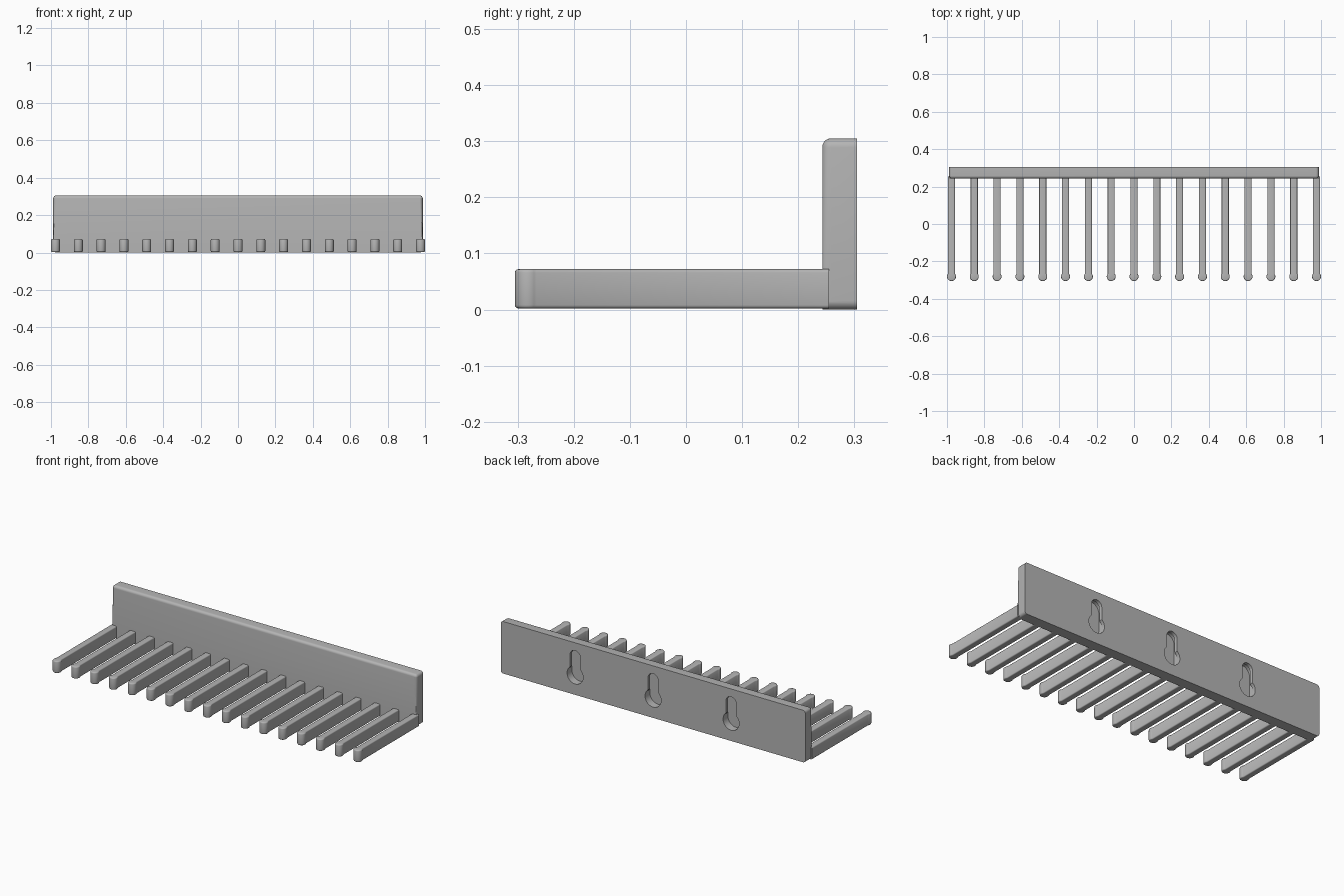
import bpy
import bmesh
from math import sin, cos, pi, asin, radians, sqrt
from mathutils import Vector

if "Cube" in bpy.data.objects:
    bpy.data.objects.remove(bpy.data.objects["Cube"], do_unlink=True)

grey = bpy.data.materials.new("plain grey")
grey.use_nodes = True
grey.diffuse_color = (0.46, 0.46, 0.46, 1)
grey.node_tree.nodes["Principled BSDF"].inputs["Base Color"].default_value = grey.diffuse_color


def arc(cx, cy, r, start, end, steps):
    """Points on an arc, angles in radians."""
    angles = [start + (end - start) * i / steps for i in range(steps + 1)]
    return [(cx + r * cos(a), cy + r * sin(a)) for a in angles]


def prism(outline, place, shift):
    """Extrude a flat outline, placed in space by a function, along a vector."""
    bm = bmesh.new()
    base = bm.faces.new([bm.verts.new(place(u, v)) for u, v in outline])
    result = bmesh.ops.extrude_face_region(bm, geom=[base], use_keep_orig=True)
    moved = [g for g in result["geom"] if isinstance(g, bmesh.types.BMVert)]
    bmesh.ops.translate(bm, vec=shift, verts=moved)
    bmesh.ops.recalc_face_normals(bm, faces=bm.faces)
    return bm


def to_mesh(name, bm):
    mesh = bpy.data.meshes.new(name)
    bm.to_mesh(mesh)
    bm.free()
    mesh.materials.append(grey)
    return mesh


def add_object(name, mesh):
    obj = bpy.data.objects.new(name, mesh)
    bpy.context.collection.objects.link(obj)
    return obj


def activate(obj):
    bpy.ops.object.select_all(action="DESELECT")
    obj.select_set(True)
    bpy.context.view_layer.objects.active = obj


# Back plate: rounded corners and a rounded front rim, square at the back
HALF, HEIGHT, FRONT, BACK = 0.988, 0.305, 0.243, 0.305
corner = 0.016
outline = []
for cx, cz, a in ((HALF - corner, corner, -pi / 2), (HALF - corner, HEIGHT - corner, 0),
                  (corner - HALF, HEIGHT - corner, pi / 2), (corner - HALF, corner, pi)):
    outline += arc(cx, cz, corner, a, a + pi / 2, 6)
bm = prism(outline, lambda x, z: (x, BACK, z), Vector((0, FRONT - BACK, 0)))
rim = [e for e in bm.edges
       if all(abs(v.co.y - FRONT) < 1e-4 for v in e.verts)
       and max(v.co.z for v in e.verts) > corner + 1e-4]
bmesh.ops.bevel(bm, geom=rim, offset=0.015, segments=5, profile=0.5, affect="EDGES")
plate = add_object("back_plate", to_mesh("back_plate", bm))

# Keyhole recesses: a keyhole opening with a wider pocket behind its lip
HEAD_Z, HEAD_R, SLOT_Z, SLOT_R = 0.115, 0.052, 0.225, 0.034
a = asin(SLOT_R / HEAD_R)
opening = (arc(0, HEAD_Z, HEAD_R, pi / 2 + a, 2.5 * pi - a, 28)
           + arc(0, SLOT_Z, SLOT_R, 0, pi, 14))
pocket = (arc(0, HEAD_Z, HEAD_R, pi, 2 * pi, 18)
          + arc(0, SLOT_Z - 0.012, HEAD_R, 0, pi, 18))
for x0 in (-0.506, 0, 0.506):
    for shape, y0, depth in ((opening, BACK + 0.01, 0.04), (pocket, BACK - 0.02, 0.025)):
        bm = prism(shape, lambda x, z: (x + x0, y0, z), Vector((0, -depth, 0)))
        cutter = add_object("keyhole_cutter", to_mesh("keyhole_cutter", bm))
        cutter.hide_render = True
        mod = plate.modifiers.new("keyhole", "BOOLEAN")
        mod.object = cutter
        mod.operation = "DIFFERENCE"
        mod.solver = "EXACT"
        activate(plate)
        bpy.ops.object.modifier_apply(modifier=mod.name)
        bpy.data.objects.remove(cutter, do_unlink=True)

# Prong: slim bar with a rounded knob at its tip and softened edges
BAR, KNOB, KNOB_Y = 0.019, 0.024, -0.281
b = asin(BAR / KNOB)
outline = ([(BAR, 0.255), (-BAR, 0.255)]
           + arc(0, KNOB_Y, KNOB, pi / 2 + b, 2.5 * pi - b, 20))
bm = prism(outline, lambda x, y: (x, y, 0.002), Vector((0, 0, 0.07)))
long_edges = [e for e in bm.edges
              if abs(e.verts[0].co.z - e.verts[1].co.z) < 1e-5
              and min(v.co.y for v in e.verts) < 0.25]
bmesh.ops.bevel(bm, geom=long_edges, offset=0.006, segments=3, profile=0.5, affect="EDGES")
prong_mesh = to_mesh("prong", bm)

# Row of seventeen prongs
prongs = []
for i in range(17):
    prong = add_object(f"prong_{i + 1}", prong_mesh)
    prong.location.x = (i - 8) * 0.122
    prongs.append(prong)

# Smooth rounded surfaces, keeping real edges crisp
for obj in (plate, prongs[0]):
    activate(obj)
    bpy.ops.object.shade_smooth_by_angle(angle=radians(35))
